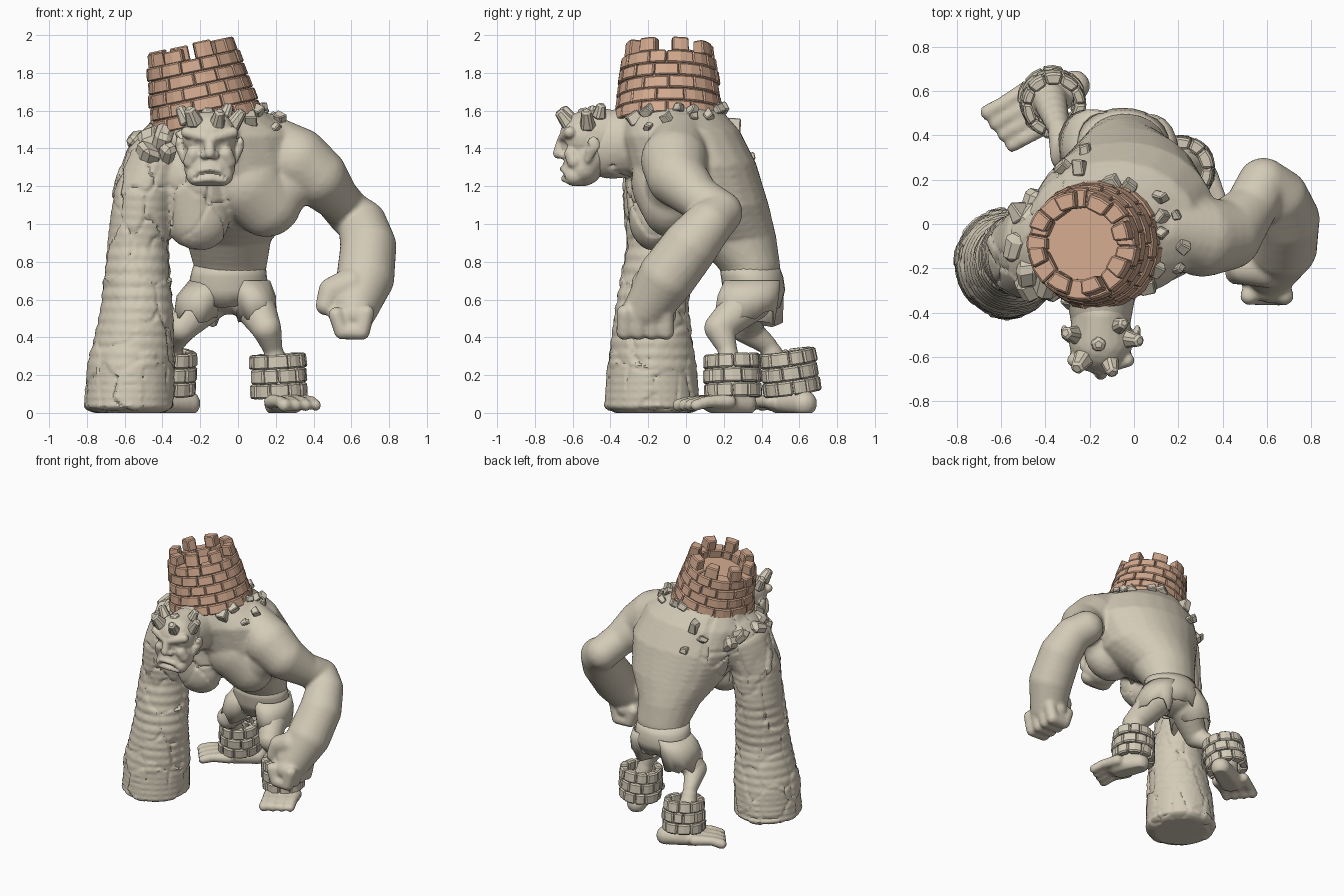
import bpy, bmesh, math, random
from mathutils import Vector, Matrix, Euler, noise
from mathutils.bvhtree import BVHTree

if "Cube" in bpy.data.objects:
    bpy.data.objects.remove(bpy.data.objects["Cube"])

random.seed(4)
rnd = random.uniform


def material(name, rgb):
    m = bpy.data.materials.new(name)
    m.diffuse_color = (*rgb, 1)
    m.use_nodes = True
    m.node_tree.nodes["Principled BSDF"].inputs["Base Color"].default_value = m.diffuse_color
    return m


STONE = material("pale_stone", (0.66, 0.60, 0.48))
BRICK = material("clay_brick", (0.65, 0.40, 0.275))


def place(name, me, mat):
    me.materials.append(mat)
    ob = bpy.data.objects.new(name, me)
    bpy.context.collection.objects.link(ob)
    bpy.context.view_layer.objects.active = ob
    return ob


def finish(name, bm, mat, bevel=0, smooth=None):
    me = bpy.data.meshes.new(name)
    bmesh.ops.recalc_face_normals(bm, faces=bm.faces)
    bm.to_mesh(me)
    bm.free()
    ob = place(name, me, mat)
    if bevel:
        b = ob.modifiers.new("soft_edges", 'BEVEL')
        b.width, b.segments, b.limit_method = bevel, 1, 'ANGLE'
    if smooth:
        shade(ob, smooth)
    return ob


def shade(ob, angle):
    bpy.ops.object.select_all(action='DESELECT')
    ob.select_set(True)
    bpy.context.view_layer.objects.active = ob
    bpy.ops.object.shade_smooth_by_angle(angle=math.radians(angle))


# Unit ball reused by every fleshy part
ball = bmesh.new()
bmesh.ops.create_icosphere(ball, subdivisions=3, radius=1)
BALL_V = [tuple(v.co) for v in ball.verts]
BALL_F = [[v.index for v in f.verts] for f in ball.faces]
ball.free()


def chain(spots, *keys, steps=5):
    """Sweep ellipsoids through keys (x, y, z, rx[, ry, rz])."""
    keys = [k if len(k) == 6 else (*k[:3], k[3], k[3], k[3]) for k in keys]
    spots.append(keys[0])
    for a, b in zip(keys, keys[1:]):
        spots += [[p + (q - p) * i / steps for p, q in zip(a, b)] for i in range(1, steps + 1)]


def fuse(name, spots, voxel, rounds):
    """Melt all ellipsoids into one skin."""
    verts, faces = [], []
    for x, y, z, rx, ry, rz in spots:
        n = len(verts)
        verts += [(x + a * rx, y + b * ry, z + c * rz) for a, b, c in BALL_V]
        faces += [[i + n for i in f] for f in BALL_F]
    me = bpy.data.meshes.new(name)
    me.from_pydata(verts, [], faces)
    ob = place(name, me, STONE)
    r = ob.modifiers.new("fuse", 'REMESH')
    r.mode, r.voxel_size = 'VOXEL', voxel
    s = ob.modifiers.new("soften", 'SMOOTH')
    s.factor, s.iterations = 0.5, rounds
    for m in ("fuse", "soften"):
        bpy.ops.object.modifier_apply(modifier=m)
    return ob


# Body: torso, left arm, stone arm, legs and feet as one skin
bm = []
chain(bm, (-.05, .36, .62, .18, .14, .10), (-.04, .34, .78, .195, .16, .10),
      (-.05, .26, .93, .23, .22, .10), (-.03, .12, 1.1, .35, .32, .13),
      (-.05, .04, 1.3, .42, .34, .13), (-.09, -.02, 1.46, .40, .32, .12),
      (-.17, -.08, 1.59, .28, .27, .10))
chain(bm, (.15, -.09, 1.12, .19, .15, .19), (.05, -.13, 1.22, .2, .16, .2))      # left pec
chain(bm, (.15, -.09, 1.14, .18, .14, .18), (.32, -.07, 1.27, .15, .13, .15))
chain(bm, (-.21, -.16, 1.04, .17, .14, .18), (-.25, -.17, 1.25, .18, .15, .2))   # stone pec
chain(bm, (-.15, -.2, 1.45, .18, .15, .19), (-.15, -.42, 1.42, .14, .12, .18))   # neck
chain(bm, (.14, -.03, 1.45, .14), (.31, -.06, 1.335, .18), (.42, -.05, 1.25, .16),
      (.52, .06, 1.14, .12), (.585, .18, 1.06, .12), (.66, .12, 1.0, .13),
      (.69, .02, .88, .15), (.675, -.10, .72, .155), (.62, -.2, .56, .125))      # left arm
chain(bm, (.60, -.15, .52, .08, .10, .08), (.62, -.27, .52, .09, .09, .08))      # palm
for i in range(4):                                                              # curled fingers
    y = -.325 + i * .073
    chain(bm, (.68, y, .53, .043), (.655, y, .43, .045), (.55, y, .43, .042), (.52, y, .52, .042))
chain(bm, (.6, -.2, .68, .09), (.50, -.20, .645, .075), (.465, -.22, .57, .055))  # thumb
chain(bm, (-.575, -.18, .04, .245, .255, .06), (-.565, -.18, .25, .235, .24, .1),
      (-.535, -.18, .55, .2, .2, .1), (-.53, -.14, .9, .17, .185, .1),
      (-.50, -.14, 1.15, .17, .2, .1), (-.43, -.10, 1.35, .17, .22, .12),
      (-.38, -.08, 1.43, .15, .21, .12))                                        # stone arm
LEGS = [  # thigh, knee, shin, ankle, toe direction, heel length
    ((.07, .34, .60), (.15, .175, .45), (.185, .22, .34), (.23, .25, .12), (.38, -.925), .06),
    ((-.16, .37, .60), (-.30, .31, .45), (-.34, .43, .36), (-.38, .56, .13), (-.86, -.5), .13)]
for thigh, knee, shin, ankle, d, heel in LEGS:
    chain(bm, (*thigh, .12), (*knee, .08), (*shin, .052), (*ankle, .08))
    d, side = Vector((*d, 0)), Vector((-d[1], d[0], 0))
    base = Vector((ankle[0], ankle[1], .05))
    chain(bm, (*(base - d * heel), .07, .07, .07), (*(base + d * .08), .095, .095, .06))
    for i in range(4):
        p = base + d * (.08 - .006 * i) + side * (i - 1.5) * .062 + Vector((0, 0, .01))
        q = p + d * .19 - Vector((0, 0, .02))
        chain(bm, (*p, .04), (*(p + d * .12), .033), (*q, .037 - .002 * i))
body = fuse("body", bm, .0135, 4)


def is_rock(p):
    pec = p.x < -.04 and p.y < -.08 and .8 < p.z < 1.4
    back = p.y < (.3 if p.z > 1 else .2)
    return back and (p.x < -.32 or pec) and not (p.y < -.4 and p.z > 1.1)


# Cracked stone plates on the stone arm, shoulder and pec
normals = [v.normal.copy() for v in body.data.vertices]
for v, n in zip(body.data.vertices, normals):
    if is_rock(v.co):
        p = v.co + Vector((0, 0, .08 * noise.noise(v.co * 7)))
        dist, pts = noise.voronoi(Vector((p.x * 6, p.y * 6, p.z * 4.2)))
        lift = .016 * noise.noise(pts[0] * 3.7)
        crack = .5 + noise.noise(v.co * 5)                # cracks fade in and out
        v.co += n * (lift - .010 * max(0, crack) * max(0, 1 - (dist[1] - dist[0]) / .1))
    v.co.z = max(v.co.z, 0)
shade(body, 40)
tree = BVHTree.FromPolygons([v.co for v in body.data.vertices],
                            [tuple(p.vertices) for p in body.data.polygons])

# Head with brow, nose, jaw, lips and ears
bm = []
HX = -.15
chain(bm, (HX, -.42, 1.45, .13, .12, .16), (HX, -.53, 1.46, .145, .14, .14))
chain(bm, (HX, -.52, 1.36, .14, .12, .12), (HX, -.55, 1.29, .135, .105, .09))
chain(bm, (HX - .06, -.59, 1.255, .065, .06, .055), (HX + .06, -.59, 1.255, .065, .06, .055))
chain(bm, (HX, -.66, 1.44, .024), (HX, -.675, 1.375, .03))
for s in (-1, 1):
    chain(bm, (HX + s * .02, -.65, 1.455, .028), (HX + s * .12, -.615, 1.485, .032))
    chain(bm, (HX + s * .085, -.605, 1.37, .04), (HX + s * .1, -.59, 1.33, .04))
    chain(bm, (HX + s * .03, -.655, 1.365, .022), (HX + s * .015, -.665, 1.365, .02))
    chain(bm, (HX, -.65, 1.29, .02), (HX + s * .05, -.64, 1.285, .02), (HX + s * .09, -.62, 1.255, .016))
    chain(bm, (HX, -.645, 1.24, .018), (HX + s * .07, -.63, 1.232, .016))
    chain(bm, (HX + s * .14, -.52, 1.35, .014, .02, .03), (HX + s * .165, -.49, 1.42, .016, .035, .045))
head = fuse("head", bm, .0085, 2)
dents = [(HX + s * .06, -.64, 1.42, .032, .02) for s in (-1, 1)]         # eye sockets
dents += [(HX + s * .165, -.51, 1.41, .022, .015) for s in (-1, 1)]      # ear hollows
dents += [(HX + t * .02, -.66, 1.27 - .0016 * t * t, .016, .018) for t in range(-5, 6)]  # mouth
for v in head.data.vertices:
    c = v.co
    if c.y < -.45:
        c.y += max(0, *(depth * (1 - math.hypot(c.x - x, (c.y - y) * .4, c.z - z) / r)
                        for x, y, z, r, depth in dents))
shade(head, 45)

# Blunt stone horns on the scalp
bm = bmesh.new()
for x, y, z, dx, dy, h, r in [(-.27, -.5, 1.54, -.5, .1, .10, .05), (-.23, -.61, 1.54, -.4, -.6, .10, .055),
                              (-.11, -.62, 1.53, .2, -.8, .10, .05), (-.03, -.52, 1.52, .7, -.1, .11, .05),
                              (-.16, -.54, 1.57, 0, -.1, .05, .05), (-.07, -.46, 1.57, .4, .2, .08, .045)]:
    d = Vector((dx, dy, 1)).normalized()
    m = Matrix.Translation(Vector((x, y, z)) + d * h * .4) @ d.to_track_quat('Z', 'Y').to_matrix().to_4x4()
    bmesh.ops.create_cone(bm, cap_ends=True, segments=5, radius1=r, radius2=r * .6, depth=h, matrix=m)
finish("scalp_horns", bm, STONE, bevel=.01)


def brick(bm, m, a0, a1, z0, z1, inner, outer0, outer1):
    """One wedge block between two angles and two heights."""
    j = rnd(-.007, .007)
    vs = [bm.verts.new(m @ Vector((r * math.cos(a), r * math.sin(a), z)))
          for z, o in ((z0, outer0 + j), (z1, outer1 + j))
          for r, a in ((inner, a0), (o, a0), (o, (a0 + a1) / 2), (o, a1), (inner, a1))]
    bm.faces.new(vs[:5])
    bm.faces.new(vs[5:])
    for i in range(5):
        k = (i + 1) % 5
        bm.faces.new((vs[i], vs[k], vs[k + 5], vs[i + 5]))


def brick_row(bm, m, n, z0, z1, inner, o0, o1, shift, gap=.006):
    cuts = [(i + shift + rnd(-.15, .15)) * math.tau / n for i in range(n)]
    for a, b in zip(cuts, cuts[1:] + [cuts[0] + math.tau]):
        brick(bm, m, a + gap, b - gap, z0, z1 - rnd(0, .003), inner, o0, o1)


# Tower on the back: core, brick courses and battlements
TOWER = Matrix.Translation((-.18, -.09, 1.6)) @ Matrix.Rotation(math.radians(-12), 4, 'Y')
bm = bmesh.new()
bmesh.ops.create_cone(bm, cap_ends=True, segments=32, radius1=.283, radius2=.242, depth=.285,
                      matrix=TOWER @ Matrix.Translation((0, 0, .0775)))
finish("tower_core", bm, BRICK, smooth=30)
bm = bmesh.new()
for row in range(5):
    z, r = -.07 + row * .07, .30 - row * .0105
    brick_row(bm, TOWER, 13, z, z + .07, .165, r, r - .0105, row * .5)
for i in range(8):
    a = (i + .1) * math.tau / 8
    brick(bm, TOWER, a, a + rnd(.38, .5), .275, rnd(.335, .365), .165, .245, .235)
finish("tower_bricks", bm, BRICK, bevel=.007)

# Brick ankle cuffs
for name, pos, tilt, h in [("left_cuff", (.22, .25, .08), (.03, -.05, 0), .078),
                           ("right_cuff", (-.375, .565, .10), (.14, .06, 0), .078)]:
    bm = bmesh.new()
    m = Matrix.Translation(pos) @ Euler(tilt).to_matrix().to_4x4()
    for row in range(3):
        brick_row(bm, m, 10, row * h, row * h + h, .10, .153, .153 - .003 * row, row * .5, .008)
    finish(name, bm, STONE, bevel=.009)


# Ragged shorts: a hip wrap and two torn legs
def cloth(bm, rings, n, tear):
    loops = []
    for k, (x, y, z, rx, ry) in enumerate(rings):
        rip = tear if k == len(rings) - 1 else 0
        loops.append([bm.verts.new((x + rx * math.cos(i * math.tau / n), y + ry * math.sin(i * math.tau / n),
                                    z + rip * rnd(-1, .6))) for i in range(n)])
    for a, b in zip(loops, loops[1:]):
        for i in range(n):
            bm.faces.new((a[i], a[(i + 1) % n], b[(i + 1) % n], b[i]))


bm = bmesh.new()
cloth(bm, [(-.045, .335, .78, .192, .158), (-.05, .35, .72, .203, .165),
           (-.05, .36, .65, .215, .165), (-.05, .36, .57, .18, .14)], 28, .02)
cloth(bm, [(.05, .35, .70, .12, .15), (.08, .33, .62, .12, .165), (.10, .31, .52, .105, .16)], 18, .06)
cloth(bm, [(-.14, .37, .70, .12, .14), (-.19, .36, .62, .135, .16), (-.225, .35, .51, .12, .165)], 18, .06)
shorts = finish("shorts", bm, STONE, smooth=50)
shorts.modifiers.new("thickness", 'SOLIDIFY').thickness = .01


def rock(bm, p, size):
    m = Matrix.Translation(p) @ Euler((rnd(0, 3), rnd(0, 3), rnd(0, 3))).to_matrix().to_4x4()
    m = m @ Matrix.Diagonal((size * rnd(.7, 1.2), size * rnd(.7, 1.2), size * rnd(.7, 1.1), 1))
    for v in bmesh.ops.create_cube(bm, size=1, matrix=m)["verts"]:
        v.co += Vector((rnd(-1, 1), rnd(-1, 1), rnd(-1, 1))) * size * .15


# Loose rubble around the tower foot, dropped onto the back
bm = bmesh.new()
for x, y, s in [(-.32, .25, .06), (-.25, .25, .07), (-.22, .33, .06), (-.1, .19, .06), (.12, .12, .06),
                (.19, .04, .05), (.12, -.04, .06), (.22, -.1, .05), (.2, -.2, .05), (.06, -.28, .06),
                (.13, .03, .05), (-.02, .17, .06), (.1, -.2, .06), (-.3, -.35, .06), (-.52, .05, .08)]:
    hit = tree.ray_cast(Vector((x, y, 3)), Vector((0, 0, -1)))[0]
    if hit:
        rock(bm, hit + Vector((0, 0, .01)), s)
finish("rubble", bm, STONE, bevel=.006)

# Boulders heaped on the stone shoulder
bm = bmesh.new()
for x, y, z, s in [(-.47, -.22, 1.45, .13), (-.40, -.27, 1.46, .12), (-.37, -.29, 1.38, .12), (-.47, -.27, 1.36, .12),
                   (-.51, -.1, 1.43, .12), (-.46, .02, 1.45, .12), (-.37, -.24, 1.52, .09), (-.44, .1, 1.38, .12)]:
    rock(bm, (x, y, z), s)
finish("shoulder_boulders", bm, STONE, bevel=.025)
